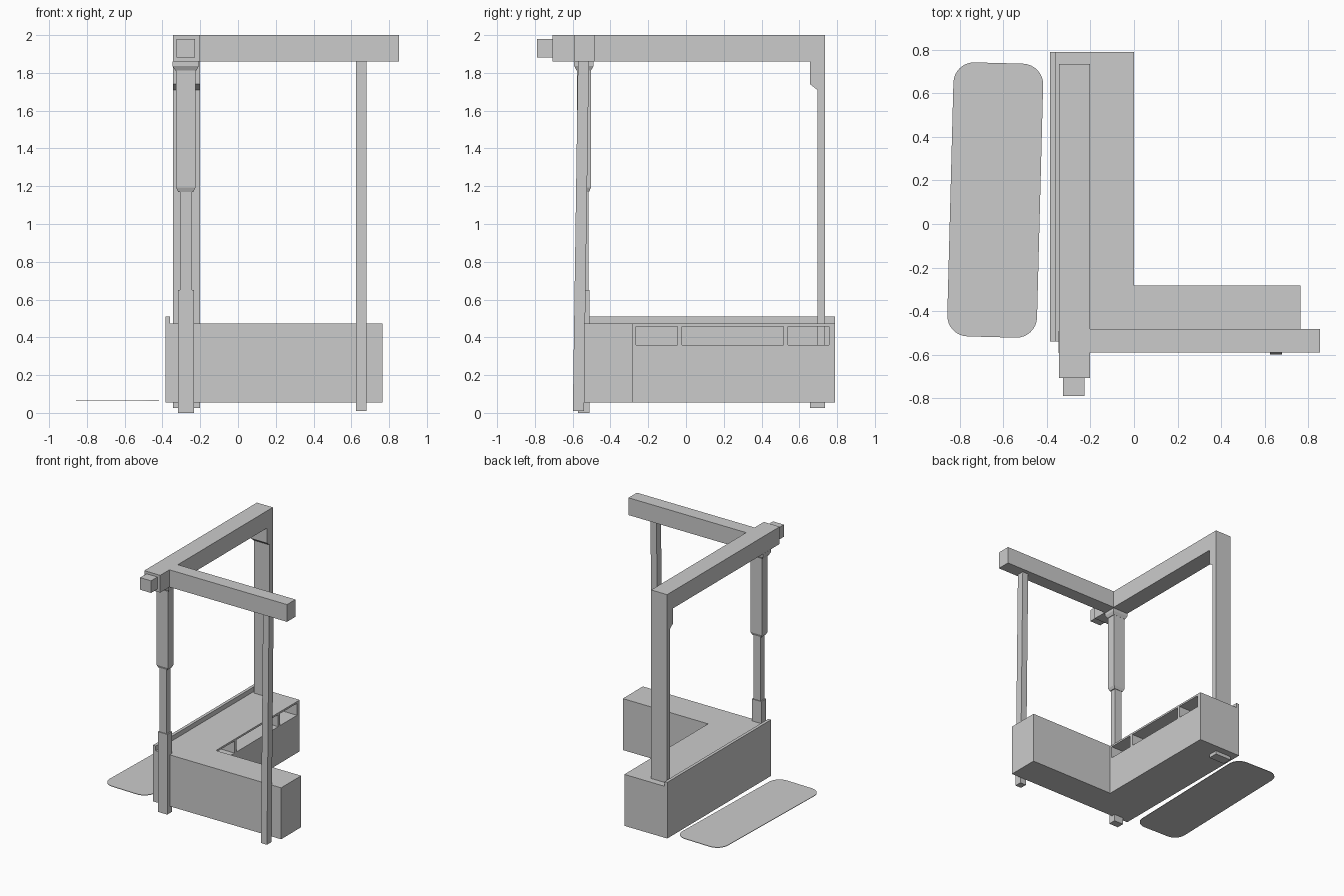
import bpy, bmesh, math

if "Cube" in bpy.data.objects:
    bpy.data.objects.remove(bpy.data.objects["Cube"])


def finish(name, bm):
    bmesh.ops.recalc_face_normals(bm, faces=bm.faces)
    me = bpy.data.meshes.new(name)
    bm.to_mesh(me)
    bm.free()
    ob = bpy.data.objects.new(name, me)
    bpy.context.collection.objects.link(ob)
    return ob


def prism(name, points, offset):
    """Extrude a closed 3D outline along an offset vector."""
    bm = bmesh.new()
    face = bm.faces.new([bm.verts.new(p) for p in points])
    ext = bmesh.ops.extrude_face_region(bm, geom=[face])
    verts = [g for g in ext["geom"] if isinstance(g, bmesh.types.BMVert)]
    bmesh.ops.translate(bm, verts=verts, vec=offset)
    return finish(name, bm)


def box(name, x0, x1, y0, y1, z0, z1):
    return prism(name, [(x0, y0, z0), (x1, y0, z0), (x1, y1, z0), (x0, y1, z0)],
                 (0, 0, z1 - z0))


def column(name, sections):
    """Rectangular loft through (z, x centre, y centre, half x, half y)."""
    bm = bmesh.new()
    rings = [[bm.verts.new((cx + sx * hx, cy + sy * hy, z))
              for sx, sy in ((-1, -1), (1, -1), (1, 1), (-1, 1))]
             for z, cx, cy, hx, hy in sections]
    for a, b in zip(rings, rings[1:]):
        for i in range(4):
            j = (i + 1) % 4
            bm.faces.new((a[i], a[j], b[j], b[i]))
    bm.faces.new(rings[0][::-1])
    bm.faces.new(rings[-1])
    return finish(name, bm)


# L-shaped bench with three cubbies cut into the inner side
outline = [(-.385, -.54), (.765, -.54), (.765, -.283), (0, -.283), (0, .79), (-.385, .79)]
bench = prism("bench_base", [(x, y, .055) for x, y in outline], (0, 0, .417))
for i, (y0, y1) in enumerate(((-.265, -.045), (-.02, .515), (.54, .757))):
    cutter = box(f"cubby_cutter_{i}", -.34, .05, y0, y1, .36, .457)
    cutter.hide_render = True
    cutter.hide_viewport = True
    mod = bench.modifiers.new("cubby", 'BOOLEAN')
    mod.operation = 'DIFFERENCE'
    mod.solver = 'EXACT'
    mod.object = cutter

# Raised lip along the outer edge
box("bench_lip", -.385, -.36, -.54, .79, .47, .51)

# Overhead beams with a stub on the front end
box("side_beam", -.345, -.202, -.708, .735, 1.86, 2)
box("front_beam", -.202, .853, -.59, -.482, 1.86, 2)
box("beam_stub", -.325, -.227, -.79, -.708, 1.882, 1.98)

# Rear post with chamfered bracket at the top, and its foot
profile = [(.695, .05), (.735, .05), (.735, 1.86), (.657, 1.86), (.657, 1.74), (.695, 1.71)]
prism("rear_post", [(-.345, y, z) for y, z in profile], (.143, 0, 0))
box("rear_foot", -.345, -.202, .657, .735, .027, .055)

# Telescoping front corner post
cx, cy = -.276, -.541
column("corner_post_socket", [(0, cx, cy, .042, .031), (.65, cx, cy, .042, .031)])
column("corner_post_rod", [(.6, cx, cy, .032, .025), (1.2, cx, cy, .032, .025)])
column("corner_post_sleeve", [(1.17, cx, cy, .04, .028), (1.192, cx, cy, .051, .037),
                              (1.82, cx, cy, .051, .037)])
column("corner_post_cap", [(1.812, cx, cy, .056, .038), (1.836, cx - .001, cy, .069, .051),
                           (1.86, cx - .001, cy, .069, .051)])

# Slightly leaning right front post
column("right_post", [(.01, .652, -.57, .027, .029), (1.86, .652, -.543, .027, .029)])

# Thin rounded mat, turned a little
w, h, r, turn = .206, .629, .095, math.radians(-1.5)
pts = []
for k, (sx, sy) in enumerate(((1, 1), (-1, 1), (-1, -1), (1, -1))):
    for s in range(9):
        a = math.pi / 2 * (k + s / 8)
        x, y = sx * (w - r) + r * math.cos(a), sy * (h - r) + r * math.sin(a)
        pts.append((-.637 + x * math.cos(turn) - y * math.sin(turn),
                    .11 + x * math.sin(turn) + y * math.cos(turn), .062))
prism("floor_mat", pts, (0, 0, .004))
